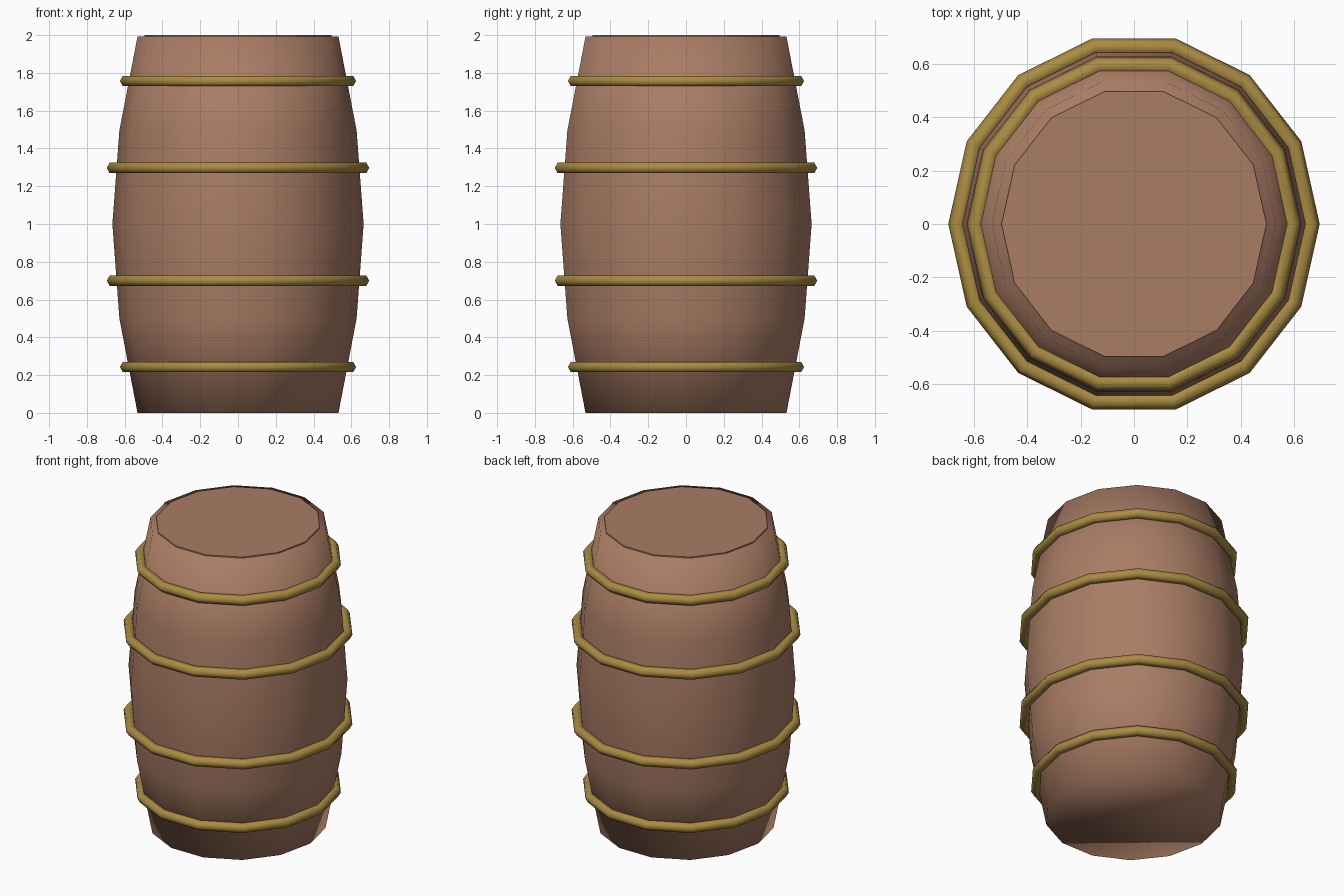
import bpy, bmesh, math

if "Cube" in bpy.data.objects:
    bpy.data.objects.remove(bpy.data.objects["Cube"])

SIDES = 14
# stretch so the 14-sided rings are equally wide in x and y
Y_SCALE = 1 / math.sin(math.tau * 3.5 / SIDES - math.pi / SIDES)


def material(name, rgb):
    m = bpy.data.materials.new(name)
    m.diffuse_color = (*rgb, 1)
    m.use_nodes = True
    m.node_tree.nodes["Principled BSDF"].inputs["Base Color"].default_value = m.diffuse_color
    return m


wood = material("brown wood", (0.40, 0.205, 0.13))
brass = material("brass", (0.40, 0.26, 0.055))


def ring(bm, r, z):
    return [bm.verts.new((r * math.cos(math.tau * i / SIDES),
                          r * math.sin(math.tau * i / SIDES) * Y_SCALE, z))
            for i in range(SIDES)]


def bridge(bm, a, b):
    for i in range(SIDES):
        j = (i + 1) % SIDES
        bm.faces.new((a[i], a[j], b[j], b[i]))


def finish(bm, name, mat, smooth):
    for f in bm.faces:
        f.smooth = smooth
    me = bpy.data.meshes.new(name)
    bm.to_mesh(me)
    bm.free()
    me.materials.append(mat)
    ob = bpy.data.objects.new(name, me)
    bpy.context.collection.objects.link(ob)


# bulging barrel body, closed at both ends
bm = bmesh.new()
profile = [(0.532, 0), (0.628, 0.5), (0.665, 1.0), (0.628, 1.495), (0.532, 1.992)]
rings = [ring(bm, r, z) for r, z in profile]
for a, b in zip(rings, rings[1:]):
    bridge(bm, a, b)
bm.faces.new(rings[0][::-1])
bm.faces.new(rings[-1])
finish(bm, "barrel_body", wood, True)

# thin flat lid
bm = bmesh.new()
low, high = ring(bm, 0.496, 1.99), ring(bm, 0.496, 2.0)
bridge(bm, low, high)
bm.faces.new(high)
finish(bm, "lid", wood, False)

# hoops with a six-sided cross-section
TUBE = 0.032
for k, (r, z) in enumerate([(0.593, 0.243), (0.663, 0.70), (0.663, 1.297), (0.593, 1.757)]):
    bm = bmesh.new()
    loops = [ring(bm, r + TUBE * math.cos(math.tau * s / 6),
                  z + TUBE * math.sin(math.tau * s / 6)) for s in range(6)]
    for s in range(6):
        bridge(bm, loops[s], loops[(s + 1) % 6])
    finish(bm, f"hoop_{k + 1}", brass, True)
